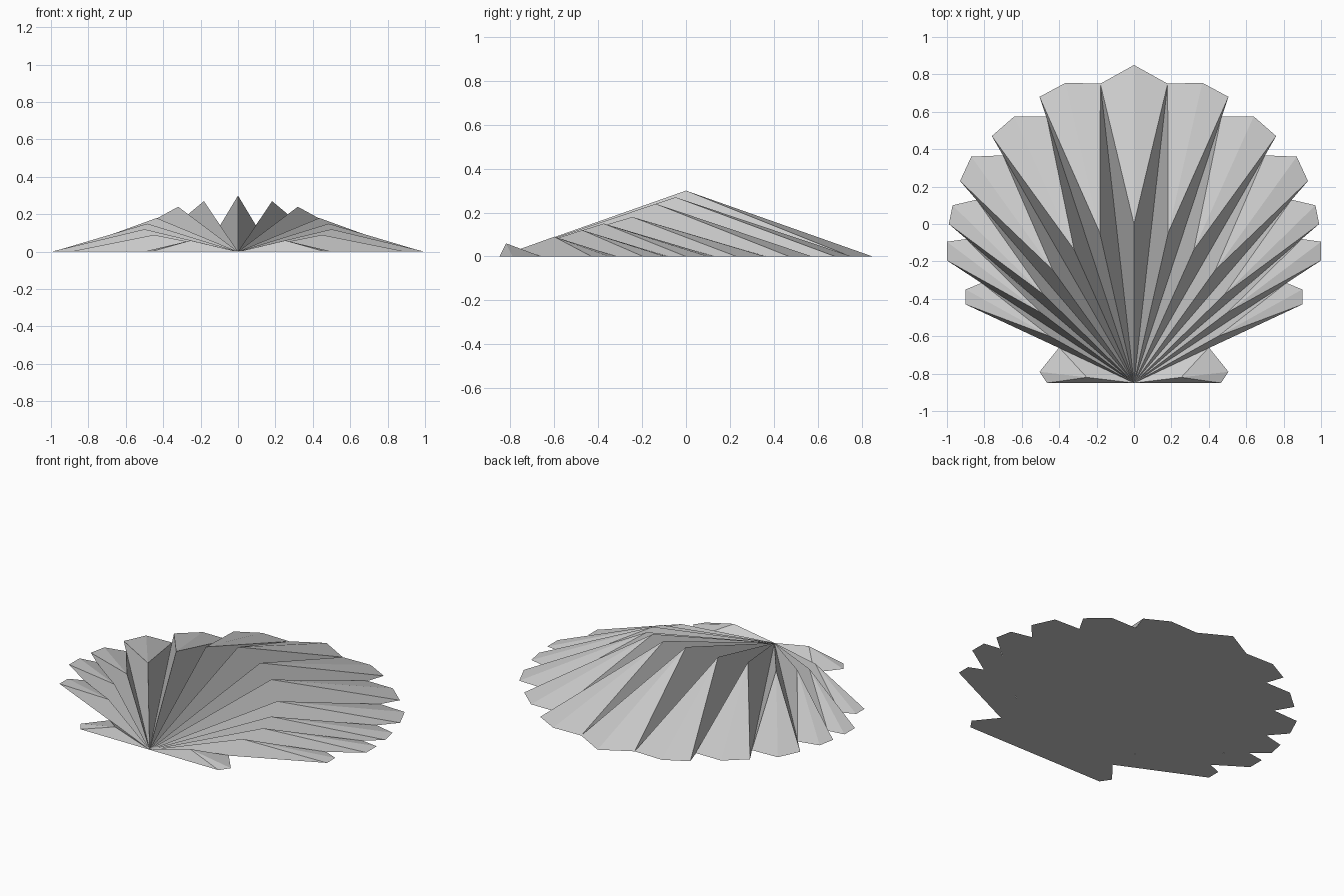
import bpy
import bmesh
from mathutils import Vector

cube = bpy.data.objects.get("Cube")
if cube:
    bpy.data.objects.remove(cube, do_unlink=True)

# Single shell colour
GREY = (0.6, 0.6, 0.6, 1.0)
mat = bpy.data.materials.new("shell_grey")
mat.use_nodes = True
mat.diffuse_color = GREY
mat.node_tree.nodes["Principled BSDF"].inputs["Base Color"].default_value = GREY

HUB = Vector((0, -0.85, 0))


def rib(name, inner, tip, outer, height, side=1):
    """Low pyramid on a kite base; its peak is halfway from hub to tip."""
    base = [Vector((p[0] * side, p[1], 0)) for p in (inner, tip, outer)]
    peak = (HUB + base[1]) / 2 + Vector((0, 0, height))
    bm = bmesh.new()
    ring = [bm.verts.new(p) for p in [HUB] + base]
    top = bm.verts.new(peak)
    bm.faces.new(ring)
    for i in range(4):
        bm.faces.new((ring[i], ring[(i + 1) % 4], top))
    bmesh.ops.recalc_face_normals(bm, faces=bm.faces)
    mesh = bpy.data.meshes.new(name)
    bm.to_mesh(mesh)
    bm.free()
    mesh.materials.append(mat)
    obj = bpy.data.objects.new(name, mesh)
    bpy.context.collection.objects.link(obj)


# Central rib
rib("centre_rib", (-0.18, 0.75), (0, 0.85), (0.18, 0.75), 0.3)

# Side ribs from the centre outwards, then the hinge ear: inner, tip, outer, height
SIDE_RIBS = [
    ("rib_1", (0.18, 0.75), (0.365, 0.755), (0.505, 0.68), 0.27),
    ("rib_2", (0.467, 0.575), (0.64, 0.575), (0.76, 0.47), 0.24),
    ("rib_3", (0.70, 0.367), (0.87, 0.36), (0.93, 0.23), 0.18),
    ("rib_4", (0.842, 0.13), (0.97, 0.10), (0.99, 0.0), 0.15),
    ("rib_5", (0.897, -0.08), (1.0, -0.095), (1.0, -0.195), 0.12),
    ("rib_6", (0.815, -0.315), (0.9, -0.35), (0.9, -0.43), 0.09),
    ("hinge_ear", (0.4, -0.66), (0.505, -0.79), (0.465, -0.85), 0.06),
]
for label, side in (("left", 1), ("right", -1)):
    for name, inner, tip, outer, height in SIDE_RIBS:
        rib(f"{label}_{name}", inner, tip, outer, height, side)
